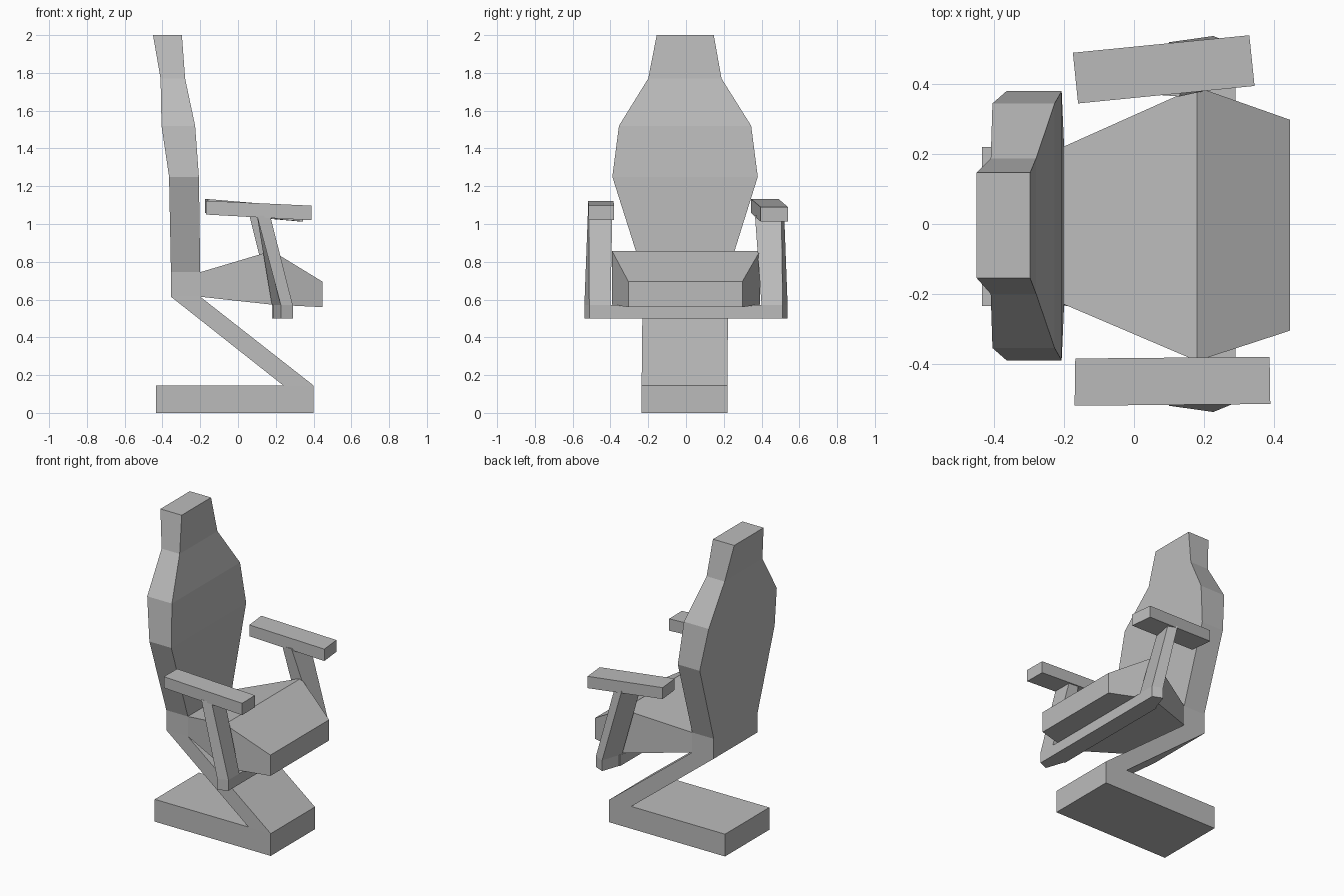
import bpy, bmesh

if "Cube" in bpy.data.objects:
    bpy.data.objects.remove(bpy.data.objects["Cube"])

grey = bpy.data.materials.new("plain grey")
grey.diffuse_color = (0.5, 0.5, 0.5, 1)
grey.use_nodes = True
grey.node_tree.nodes["Principled BSDF"].inputs["Base Color"].default_value = grey.diffuse_color


def loft(name, sections, start=True, end=True):
    """Join four-cornered sections into one flat-faced solid."""
    bm = bmesh.new()
    rings = [[bm.verts.new(p) for p in s] for s in sections]
    for a, b in zip(rings, rings[1:]):
        for i in range(4):
            j = (i + 1) % 4
            bm.faces.new((a[i], a[j], b[j], b[i]))
    if start:
        bm.faces.new(rings[0])
    if end:
        bm.faces.new(rings[-1])
    bmesh.ops.recalc_face_normals(bm, faces=bm.faces)
    # open lofts can be ambiguous, so check direction against the centre
    mid = sum((v.co for v in bm.verts), bm.verts[:][0].co * 0) / len(bm.verts)
    if sum((f.calc_center_median() - mid).dot(f.normal) * f.calc_area() for f in bm.faces) < 0:
        bmesh.ops.reverse_faces(bm, faces=bm.faces)
    me = bpy.data.meshes.new(name)
    bm.to_mesh(me)
    bm.free()
    me.materials.append(grey)
    ob = bpy.data.objects.new(name, me)
    bpy.context.collection.objects.link(ob)
    return ob


def level(x0, x1, z, y0, y1):
    """Horizontal section."""
    return [(x0, y0, z), (x1, y0, z), (x1, y1, z), (x0, y1, z)]


def upright(x, z0, z1, y0, y1):
    """Section facing along x."""
    return [(x, y0, z0), (x, y1, z0), (x, y1, z1), (x, y0, z1)]


# floor base
loft("base", [level(-0.435, 0.40, 0, -0.235, 0.22),
              level(-0.435, 0.40, 0.145, -0.235, 0.22)])

# slanted support leg
loft("leg", [level(0.24, 0.40, 0.145, -0.235, 0.22),
             level(-0.355, -0.20, 0.615, -0.23, 0.222)], False, False)

# backrest with shoulders and headrest
loft("backrest", [level(-0.355, -0.20, 0.615, -0.23, 0.222),
                  level(-0.355, -0.20, 0.745, -0.23, 0.222),
                  level(-0.365, -0.207, 1.25, -0.39, 0.38),
                  level(-0.405, -0.227, 1.52, -0.355, 0.345),
                  level(-0.41, -0.28, 1.77, -0.20, 0.188),
                  level(-0.45, -0.297, 2.0, -0.155, 0.147)], False, True)

# seat cushion, widest and thickest past the middle
loft("seat", [upright(-0.20, 0.615, 0.745, -0.23, 0.222),
              upright(0.18, 0.573, 0.858, -0.392, 0.392),
              upright(0.447, 0.56, 0.695, -0.305, 0.298)], False, True)

# crossbar beneath the seat
loft("arm_crossbar", [
    [(0.18, y, 0.50), (0.29, y, 0.50), (0.29, y, 0.57), (0.18, y, 0.57)]
    for y in (-0.42, 0.42)])

# arm posts: the outer back edge bulges slightly at the foot
for side, name, top in (
        (-1, "right_arm_post", [(0.10, 0.39), (0.17, 0.39), (0.17, 0.515), (0.10, 0.52)]),
        (1, "left_arm_post", [(0.06, 0.37), (0.13, 0.365), (0.16, 0.505), (0.10, 0.52)])):
    foot = [(0.18, 0.40), (0.29, 0.40), (0.29, 0.512), (0.227, 0.538)]
    loft(name, [[(x, side * y, z) for x, y in ring]
                for ring, z in ((foot, 0.50), (foot, 0.57), (top, 1.045))])

# armrest pads, the left one turned slightly
for name, plan, back_z, front_z in (
        ("right_armrest", [(-0.17, -0.52), (0.39, -0.515), (0.388, -0.38), (-0.168, -0.385)],
         (1.05, 1.123), (1.02, 1.097)),
        ("left_armrest", [(-0.16, 0.345), (0.345, 0.395), (0.33, 0.54), (-0.175, 0.49)],
         (1.058, 1.132), (1.013, 1.09))):
    loft(name, [[(x, y, (back_z if x < 0 else front_z)[k]) for x, y in plan]
                for k in (0, 1)])
